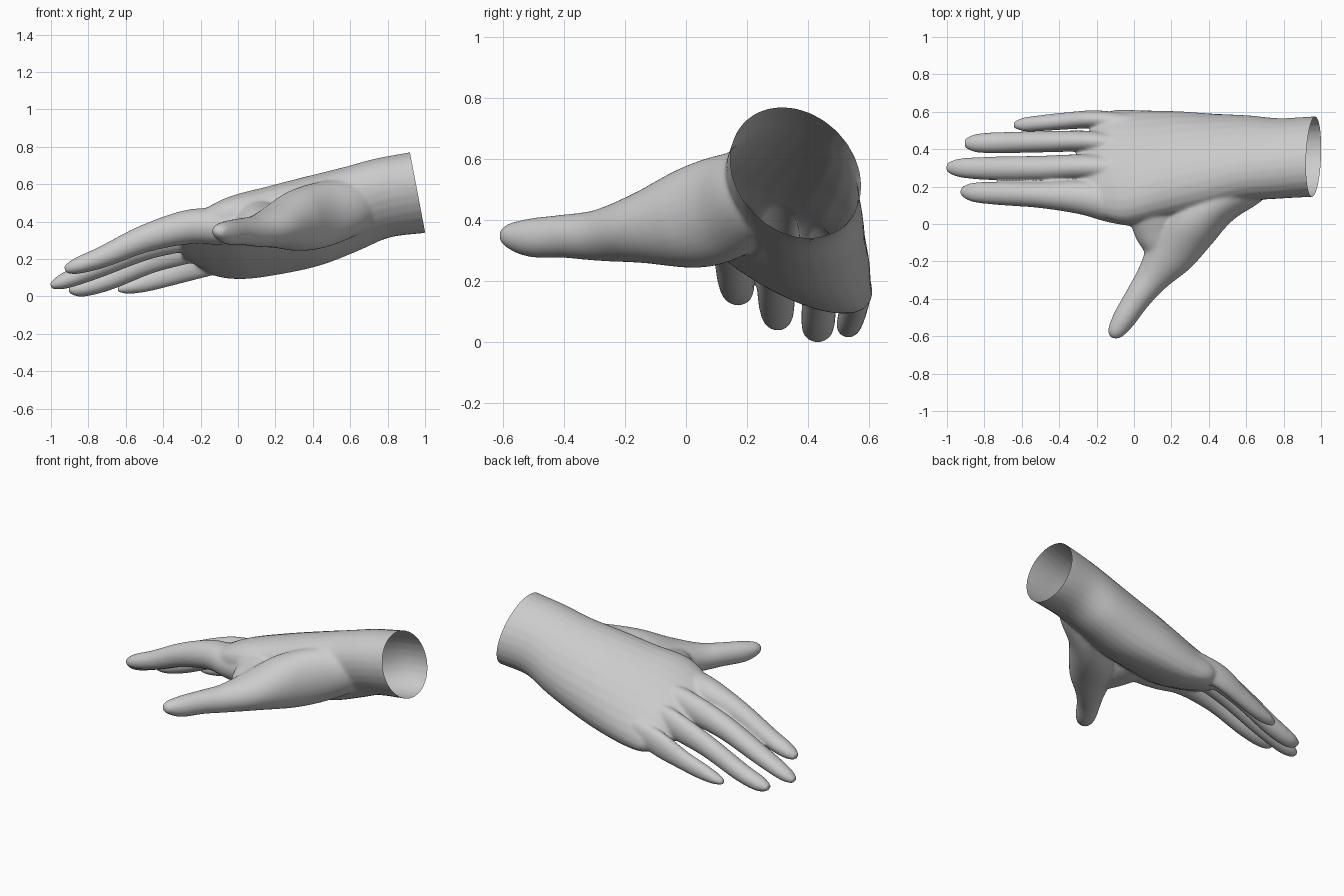
import bpy, bmesh, math
from mathutils import Vector

cube = bpy.data.objects.get("Cube")
if cube:
    bpy.data.objects.remove(cube, do_unlink=True)

skin = bpy.data.materials.new("plain_grey")
skin.use_nodes = True
grey = (0.6, 0.6, 0.6, 1)
skin.diffuse_color = grey
skin.node_tree.nodes["Principled BSDF"].inputs["Base Color"].default_value = grey

SIDES = 28
STEPS = 6


def smooth_rows(rows):
    """Catmull-Rom interpolation through rows of numbers."""
    rows = [Vector(r) for r in rows]
    padded = [rows[0]] + rows + [rows[-1]]
    result = []
    for a, b, c, d in zip(padded, padded[1:], padded[2:], padded[3:]):
        for i in range(STEPS):
            t = i / STEPS
            result.append((b * 2 + (c - a) * t + (a * 2 - b * 5 + c * 4 - d) * t ** 2
                           + (b * 3 - a - c * 3 + d) * t ** 3) / 2)
    result.append(rows[-1])
    return result


def loft(bm, sections):
    """Closed skin over sections (centre, u, v, belly); belly < 1 flattens the underside."""
    rings = []
    for centre, u, v, belly in sections:
        ring = []
        for i in range(SIDES):
            angle = 2 * math.pi * i / SIDES
            height = math.sin(angle)
            if height < 0:
                height = -belly * (-height) ** belly
            ring.append(bm.verts.new(centre + u * math.cos(angle) + v * height))
        rings.append(ring)
    for low, high in zip(rings, rings[1:]):
        for i in range(SIDES):
            j = (i + 1) % SIDES
            bm.faces.new((low[i], low[j], high[j], high[i]))
    bm.faces.new(rings[0][::-1])
    bm.faces.new(rings[-1])


def add_palm(bm, rows):
    """Rows: x, y, z, half width, half thickness, roll in degrees, belly."""
    sections = []
    for x, y, z, a, b, roll, belly in smooth_rows(rows):
        r = math.radians(roll)
        u = Vector((0, math.cos(r), -math.sin(r))) * a
        v = Vector((0, math.sin(r), math.cos(r))) * b
        for w in (u, v):
            w.x = -0.19 * w.z
        sections.append((Vector((x, y, z)), u, v, belly))
    loft(bm, sections)


def add_digit(bm, rows):
    """Rows: x, y, z, half width, half thickness along the digit."""
    rows = smooth_rows(rows)
    points = [Vector(r[:3]) for r in rows]
    sections = []
    for i, row in enumerate(rows):
        along = (points[min(i + 1, len(rows) - 1)] - points[max(i - 1, 0)]).normalized()
        side = along.cross(Vector((0, 0, 1))).normalized()
        sections.append((points[i], side * row[3], side.cross(along) * row[4], 1))
    loft(bm, sections)


bm = bmesh.new()

# Forearm stump, wrist and palm
add_palm(bm, [
    (1.10, .36, .58, .237, .192, 45, 1), (.96, .36, .555, .237, .192, 45, 1),
    (.77, .35, .525, .237, .187, 42, 1), (.6, .35, .465, .26, .19, 42, .96),
    (.4, .33, .40, .292, .20, 38, .9), (.2, .32, .35, .318, .19, 34, .85),
    (0, .305, .31, .34, .165, 31, .82), (-.14, .32, .285, .318, .125, 28, .82),
    (-.23, .30, .285, .25, .085, 26, .85), (-.31, .28, .285, .16, .04, 26, 1)])

# Index, middle, ring and little fingers
add_digit(bm, [
    (.2, .15, .41, .10, .12), (.05, .105, .385, .115, .11), (-.1, .108, .375, .105, .1),
    (-.27, .142, .37, .093, .092), (-.5, .155, .308, .070, .074), (-.72, .163, .212, .062, .058),
    (-.86, .17, .163, .052, .044), (-.925, .176, .142, .024, .02)])
add_digit(bm, [
    (.15, .29, .4, .06, .07), (-.1, .3, .375, .064, .08), (-.27, .306, .335, .067, .09),
    (-.5, .298, .265, .067, .073), (-.76, .297, .152, .063, .058),
    (-.93, .30, .082, .051, .043), (-1.002, .303, .056, .024, .018)])
add_digit(bm, [
    (.15, .41, .34, .05, .06), (-.1, .43, .305, .052, .075), (-.25, .443, .265, .056, .085),
    (-.47, .44, .19, .057, .068), (-.7, .435, .087, .057, .057),
    (-.84, .432, .042, .05, .045), (-.905, .432, .034, .024, .018)])
add_digit(bm, [
    (.1, .52, .25, .05, .07), (-.18, .558, .185, .049, .082), (-.36, .551, .118, .046, .062),
    (-.5, .539, .072, .043, .05), (-.59, .532, .047, .037, .034), (-.645, .53, .036, .018, .015)])

# Thumb with its fleshy base
add_digit(bm, [
    (.78, .36, .53, .08, .1), (.62, .24, .485, .13, .15), (.46, .125, .44, .125, .175),
    (.32, .01, .405, .15, .165), (.2, -.15, .372, .135, .115), (.1, -.285, .35, .091, .085),
    (.02, -.395, .347, .072, .072), (-.055, -.51, .342, .062, .064),
    (-.1, -.58, .35, .044, .041), (-.115, -.608, .357, .018, .016)])

# Web between thumb and index finger
add_digit(bm, [
    (.12, .2, .39, .15, .12), (.12, .08, .39, .15, .125), (.135, -.03, .378, .137, .108),
    (.15, -.13, .366, .104, .09), (.14, -.23, .355, .07, .065)])

bmesh.ops.recalc_face_normals(bm, faces=bm.faces)
mesh = bpy.data.meshes.new("hand")
bm.to_mesh(mesh)
bm.free()
hand = bpy.data.objects.new("hand", mesh)
bpy.context.collection.objects.link(hand)

# Fuse the parts into one soft skin
fuse = hand.modifiers.new("fuse", 'REMESH')
fuse.mode = 'VOXEL'
fuse.voxel_size = 0.008
soften = hand.modifiers.new("soften", 'SMOOTH')
soften.factor = 0.5
soften.iterations = 18
skin_mesh = bpy.data.meshes.new_from_object(
    hand.evaluated_get(bpy.context.evaluated_depsgraph_get()))
hand.modifiers.clear()

# Cut the wrist open
bm = bmesh.new()
bm.from_mesh(skin_mesh)
bmesh.ops.bisect_plane(bm, geom=bm.verts[:] + bm.edges[:] + bm.faces[:],
                       plane_co=(.96, .36, .555), plane_no=(1, 0, .19), clear_outer=True)
for face in bm.faces:
    face.smooth = True
bm.to_mesh(skin_mesh)
bm.free()
hand.data = skin_mesh
hand.data.materials.clear()
hand.data.materials.append(skin)
